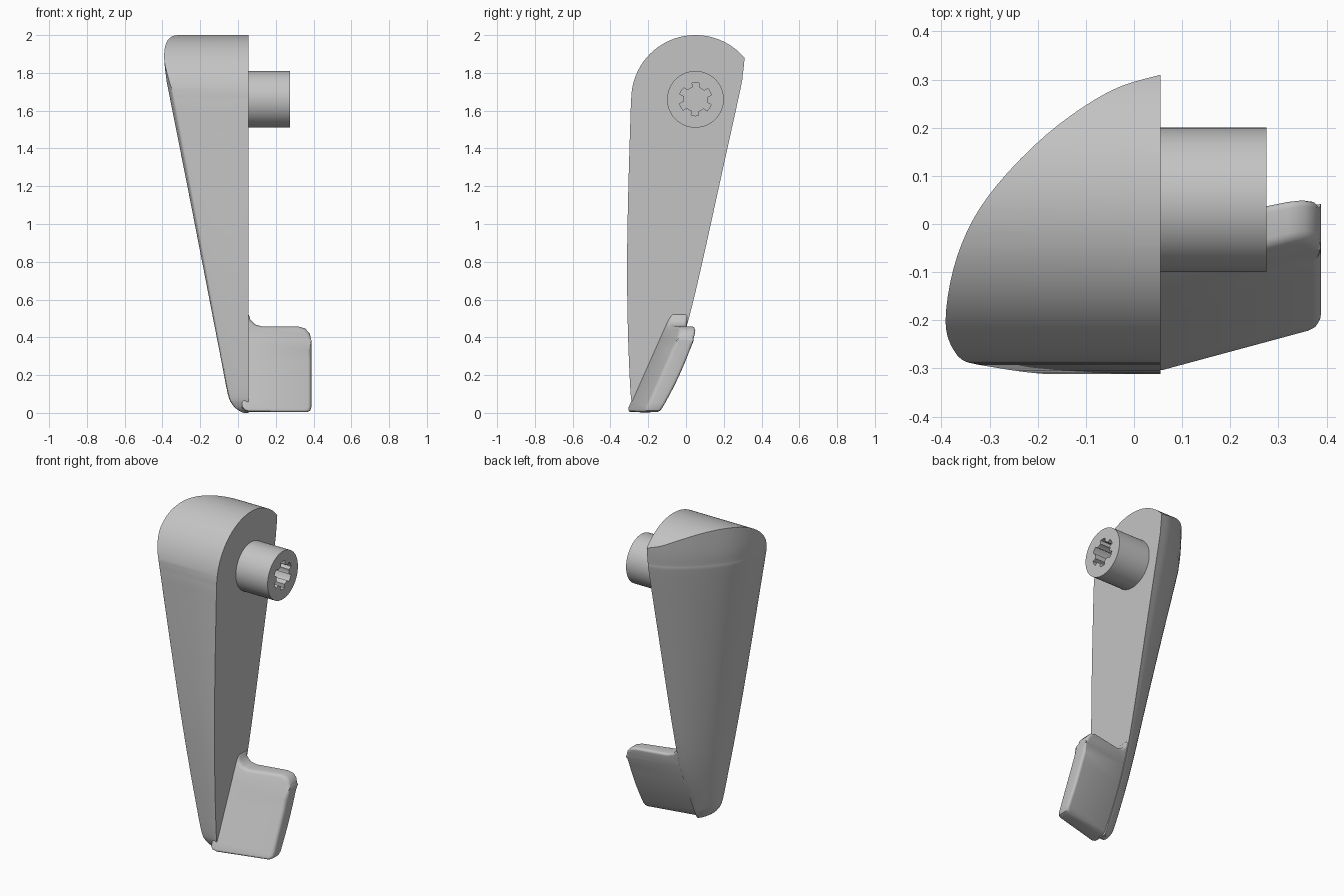
import bpy, bmesh, math
from mathutils import Vector

if "Cube" in bpy.data.objects:
    bpy.data.objects.remove(bpy.data.objects["Cube"])

INNER = 0.055                     # plane of the flat inner face
HUB_Y, HUB_Z = 0.05, 1.66         # pivot axis

grey = bpy.data.materials.new("plain grey")
grey.use_nodes = True
grey.diffuse_color = (0.55, 0.55, 0.55, 1)
grey.node_tree.nodes["Principled BSDF"].inputs["Base Color"].default_value = grey.diffuse_color


def make_object(name, bm):
    bmesh.ops.recalc_face_normals(bm, faces=bm.faces)
    mesh = bpy.data.meshes.new(name)
    bm.to_mesh(mesh)
    bm.free()
    mesh.materials.append(grey)
    obj = bpy.data.objects.new(name, mesh)
    bpy.context.collection.objects.link(obj)
    return obj


def activate(obj):
    bpy.ops.object.select_all(action='DESELECT')
    obj.select_set(True)
    bpy.context.view_layer.objects.active = obj


def finish(obj):
    activate(obj)
    for mod in list(obj.modifiers):
        bpy.ops.object.modifier_apply(modifier=mod.name)
    bpy.ops.object.shade_smooth_by_angle(angle=math.radians(32))


def spline(points, steps):
    """Catmull-Rom curve through points of any dimension."""
    pts = [points[0]] + points + [points[-1]]
    out = []
    for a, b, c, d in zip(pts, pts[1:], pts[2:], pts[3:]):
        for i in range(steps):
            t = i / steps
            out.append([q + t * ((r - p) + t * ((2*p - 5*q + 4*r - s) + t * (3*q - p - 3*r + s))/1) / 2
                        for p, q, r, s in zip(a, b, c, d)])
    return out + [list(points[-1])]


def loft(bm, rings, cap_start=True, cap_end=True):
    loops = [[bm.verts.new(p) for p in ring] for ring in rings]
    for a, b in zip(loops, loops[1:]):
        for i in range(len(a)):
            j = (i + 1) % len(a)
            bm.faces.new((a[i], a[j], b[j], b[i]))
    if cap_start:
        bm.faces.new(loops[0])
    if cap_end:
        bm.faces.new(loops[-1])


# Lever arm: one curved section lofted along tapering stations
section = [(0.93, 0), (0.97, 0.025), (1, 0.15), (0.94, 0.37), (0.8, 0.57),
           (0.53, 0.785), (0.235, 0.94), (0, 1)]
curve = [(0, 0)] + spline(section, 5)
stations = [(0.0, 0.03, -0.24, -0.19), (0.015, 0.0, -0.265, -0.18), (0.045, -0.03, -0.282, -0.165),
            (0.1, -0.054, -0.293, -0.14), (0.3, -0.093, -0.303, -0.05), (0.5, -0.132, -0.309, 0.015),
            (0.8, -0.19, -0.312, 0.087), (1.2, -0.268, -0.305, 0.175), (1.7, -0.367, -0.29, 0.285),
            (1.78, -0.381, -0.29, 0.299), (1.88, -0.391, -0.29, 0.31), (2.08, -0.396, -0.29, 0.32)]
bm = bmesh.new()
loft(bm, [[(INNER + (xo - INNER) * u, yf + (yb - yf) * v, z) for u, v in curve]
          for z, xo, yf, yb in spline(stations, 4)])
arm = make_object("lever_arm", bm)

# Round the head off with an arched cutter
arch = [(HUB_Y + 0.34 * math.cos(math.pi * i / 64), HUB_Z + 0.34 * math.sin(math.pi * i / 64))
        for i in range(65)]
arch += [(-0.35, 1.2), (-0.35, -0.1), (0.5, -0.1), (0.5, 1.6)]
bm = bmesh.new()
loft(bm, [[(x, y, z) for y, z in arch] for x in (-0.6, 0.3)])
cutter = make_object("arch_cutter", bm)
cutter.hide_render = True
mod = arm.modifiers.new("arch", 'BOOLEAN')
mod.operation, mod.solver, mod.object = 'INTERSECT', 'EXACT', cutter
finish(arm)
bpy.data.objects.remove(cutter)

# Pivot boss with a six-lobed socket in its end
N = 96


def ring(x, radius):
    return [(x, HUB_Y + radius(i) * math.cos(math.tau * i / N),
             HUB_Z + radius(i) * math.sin(math.tau * i / N)) for i in range(N)]


def outer(i):
    return 0.15


def lobed(i):
    return 0.087 if (i + 12) % 16 < 8 else 0.064


bm = bmesh.new()
loft(bm, [ring(0.04, outer), ring(0.275, outer), ring(0.275, lobed), ring(0.1, lobed)])
finish(make_object("pivot_boss", bm))

# Thumb paddle: rounded outline, leaned back and tapered
outline = [(0.02, 0.03), (0.035, 0.012), (0.06, 0.004), (0.365, 0.004), (0.382, 0.012), (0.388, 0.03),
           (0.388, 0.385), (0.38, 0.42), (0.355, 0.447), (0.32, 0.457), (0.13, 0.457),
           (0.09, 0.468), (0.065, 0.495), (0.055, 0.53), (0.02, 0.53)]
bm = bmesh.new()
loft(bm, [[(x, y, z) for x, z in outline] for y in (-1, 1)])
for k in range(1, 8):
    bmesh.ops.bisect_plane(bm, geom=bm.verts[:] + bm.edges[:] + bm.faces[:],
                           plane_co=Vector((0, 0, 0.055 * k)), plane_no=Vector((0, 0, 1)))
for v in bm.verts:
    x, y, z = v.co
    if y < 0:
        v.co.y = -0.312 + 0.444 * z + 0.27 * (x - INNER)
    else:
        v.co.y = -0.143 + 0.6 * z - 0.35 * z * z + 0.2 * (x - 0.36)
paddle = make_object("thumb_paddle", bm)
bevel = paddle.modifiers.new("soft edges", 'BEVEL')
bevel.width, bevel.segments = 0.018, 4
bevel.limit_method, bevel.angle_limit = 'ANGLE', math.radians(50)
finish(paddle)
